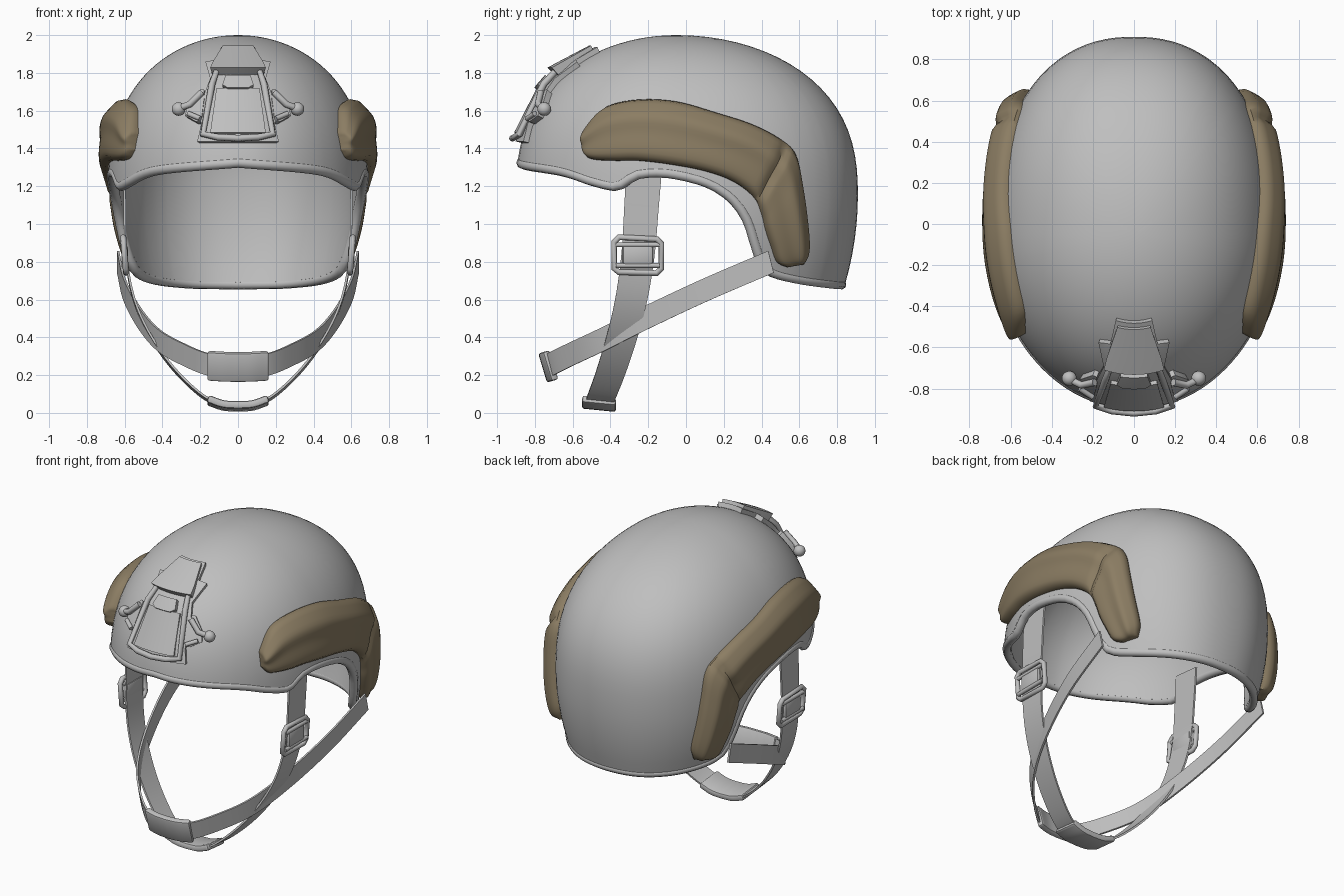
import bpy, bmesh, math
from mathutils import Vector

if "Cube" in bpy.data.objects:
    bpy.data.objects.remove(bpy.data.objects["Cube"])

def material(name, rgb):
    m = bpy.data.materials.new(name)
    m.diffuse_color = (*rgb, 1)
    m.use_nodes = True
    m.node_tree.nodes["Principled BSDF"].inputs["Base Color"].default_value = m.diffuse_color
    return m

GREY = material("shell grey", (0.52, 0.52, 0.52))
TAN = material("pad tan", (0.26, 0.205, 0.125))

def finish(ob, mat, mirror=False, thick=0, bevel=0, angle=35):
    """Apply modifiers, colour and smooth."""
    ob.data.materials.append(mat)
    if thick:
        s = ob.modifiers.new("thickness", 'SOLIDIFY')
        s.thickness, s.offset = abs(thick), (-1 if thick < 0 else 0)
    if bevel:
        b = ob.modifiers.new("bevel", 'BEVEL')
        b.width, b.segments, b.limit_method = bevel, 2, 'ANGLE'
    if mirror:
        ob.modifiers.new("mirror", 'MIRROR')
    bpy.ops.object.select_all(action='DESELECT')
    ob.select_set(True)
    bpy.context.view_layer.objects.active = ob
    bpy.ops.object.convert(target='MESH')
    bpy.ops.object.shade_smooth_by_angle(angle=math.radians(angle))
    return ob

def mesh_object(name, verts, faces):
    me = bpy.data.meshes.new(name)
    me.from_pydata([tuple(v) for v in verts], [], faces)
    bm = bmesh.new()
    bm.from_mesh(me)
    bmesh.ops.remove_doubles(bm, verts=bm.verts, dist=1e-5)
    bmesh.ops.recalc_face_normals(bm, faces=bm.faces)
    bm.to_mesh(me)
    bm.free()
    ob = bpy.data.objects.new(name, me)
    bpy.context.collection.objects.link(ob)
    return ob

def grid_faces(rows, cols, wrap=False):
    return [(i * cols + j, i * cols + (j + 1) % cols, (i + 1) * cols + (j + 1) % cols, (i + 1) * cols + j)
            for i in range(rows - 1) for j in range(cols if wrap else cols - 1)]

def spline(pts, n):
    """Catmull-Rom curve through pts, n steps per span."""
    p = [Vector(q) for q in pts]
    p = [2 * p[0] - p[1]] + p + [2 * p[-1] - p[-2]]
    out = []
    for a, b, c, d in zip(p, p[1:], p[2:], p[3:]):
        for k in range(n):
            t = k / n
            out.append(0.5 * (2 * b + (c - a) * t + (2 * a - 5 * b + 4 * c - d) * t * t + (3 * b - a - 3 * c + d) * t ** 3))
    return out + [p[-2]]

def tube(name, pts, r, mat, cyclic=True, mirror=False):
    cu = bpy.data.curves.new(name, 'CURVE')
    cu.dimensions, cu.bevel_depth, cu.bevel_resolution, cu.use_fill_caps = '3D', r, 2, True
    sp = cu.splines.new('POLY')
    sp.points.add(len(pts) - 1)
    for q, v in zip(sp.points, pts):
        q.co = (*v, 1)
    sp.use_cyclic_u = cyclic
    ob = bpy.data.objects.new(name, cu)
    bpy.context.collection.objects.link(ob)
    return finish(ob, mat, mirror, angle=60)

# Helmet form: half width, front and back lengths vary with height
ZC, CY = 1.15, -0.05

def scale(z, taper):
    if z > ZC:
        return math.sqrt(max(0, 1 - ((z - ZC) / (2 - ZC)) ** 2.5))
    return 1 - taper * ((ZC - z) / 0.5) ** 2

def width(z):
    return 0.69 * scale(z, 0.12)

def length(z, back):
    return (0.96 if back else 0.85) * scale(z, 0.08)

def across(s):
    e = 2.25 if s > 0 else 2.0
    return max(0, 1 - min(1, abs(s)) ** e) ** (1 / e)

def side_surface(y, z):
    s = (y - CY) / length(z, y > CY)
    return Vector((width(z) * across(s), y, z))

def front_surface(x, z):
    return Vector((x, CY - length(z, False) * across(-min(1, abs(x) / width(z))), z))

# Rim line from front centre to back centre
rim = [(-0.7, 1.285), (-0.5, 1.225), (-0.385, 1.2), (-0.33, 1.225), (-0.26, 1.265), (-0.1, 1.27), (0.1, 1.225),
       (0.24, 1.145), (0.33, 1.03), (0.385, 0.87), (0.44, 0.76), (0.6, 0.71), (0.78, 0.685)]
line = [(-math.pi / 2, 1.325, 0)]
line += [(math.asin((y - CY) / length(z, y > CY)), z, 0) for y, z in rim] + [(math.pi / 2, 0.68, 0)]
fine = spline(line, 12)
total = sum((b - a).length for a, b in zip(fine, fine[1:]))
half, run, N = [fine[0]], 0, 56
for a, b in zip(fine, fine[1:]):
    run += (b - a).length
    if run >= total * len(half) / N and len(half) < N:
        half.append(b)
half.append(fine[-1])

# Shell
def shell_point(phi, z, sx):
    s = math.sin(phi)
    return Vector((sx * width(z) * across(s), CY + length(z, s > 0) * s, z))

cols = [(q.x, q.y, 1) for q in half] + [(q.x, q.y, -1) for q in half[-2:0:-1]]
ROWS = 26
verts = [shell_point(p, r + (2 - r) * math.sin(i / ROWS * math.pi / 2), sx) for i in range(ROWS + 1) for p, r, sx in cols]
shell = mesh_object("helmet_shell", verts, grid_faces(ROWS + 1, len(cols), True))
finish(shell, GREY, thick=-0.045, angle=50)

# Rolled rim edge
edge = [v - Vector((v.x, v.y, 0)).normalized() * 0.02 for v in verts[:len(cols)]]
tube("rim_edge", edge, 0.027, GREY)

def patch(name, stations, surf, height, mat, n=4, m=12, mirror=False, smooth=True, base=-0.012):
    """Loft lying on the helmet, between paired edge points, with a skirt."""
    st = [Vector((a, b, c, d)) for a, b, c, d in stations]
    st = spline(st, n) if smooth else st
    R, vs = len(st), []
    for i in range(-1, R + 1):
        q = st[min(max(i, 0), R - 1)]
        for j in range(-1, m + 2):
            v = min(max(j, 0), m) / m
            a, b = q[0] + (q[2] - q[0]) * v, q[1] + (q[3] - q[1]) * v
            p, d = surf(a, b), 0.004
            nor = (surf(a + d, b) - surf(a - d, b)).cross(surf(a, b + d) - surf(a, b - d)).normalized()
            if nor.dot(p - Vector((0, CY, 1.2))) < 0:
                nor = -nor
            skirt = i in (-1, R) or j in (-1, m + 1)
            vs.append(p + nor * (base if skirt else height(min(max(i, 0), R - 1) / (R - 1), v)))
    return finish(mesh_object(name, vs, grid_faces(R + 2, m + 3)), mat, mirror, angle=40)

# Side pads: rounded bulge with a ridge and a crease at the bend
def pad_height(u, v):
    bulge = max(0, 1 - abs(2 * v - 1) ** 4) ** 0.5
    ends = min(1, max(0, 1 - abs(2 * u - 1) ** 8)) ** 0.5
    ridge = 0.022 * math.exp(-((v - 0.35) / 0.16) ** 2)
    crease = 0.022 * math.exp(-((u - 0.6) / 0.018) ** 2)
    return 0.018 + (0.045 + ridge - crease) * bulge * ends

pad = [(-0.535, 1.45, -0.54, 1.39), (-0.52, 1.50, -0.5, 1.345), (-0.42, 1.61, -0.38, 1.335), (-0.25, 1.65, -0.25, 1.335),
       (-0.05, 1.64, -0.08, 1.315), (0.15, 1.585, 0.1, 1.28), (0.35, 1.52, 0.25, 1.225), (0.5, 1.44, 0.36, 1.14),
       (0.575, 1.36, 0.4, 1.05), (0.61, 1.2, 0.42, 0.97), (0.635, 1.0, 0.45, 0.88), (0.64, 0.87, 0.48, 0.80),
       (0.615, 0.79, 0.53, 0.775)]
patch("side_pad", pad, side_surface, pad_height, TAN, n=6, m=16, mirror=True)

# Front mount: base plate, raised tongue, panel, frame and arms
def symmetric(rows):
    return [(-w, z, w, z) for w, z in rows]

def flat(h):
    return lambda u, v: h

patch("mount_base", symmetric([(0.085, 1.91), (0.11, 1.845), (0.165, 1.835), (0.14, 1.75), (0.175, 1.66), (0.2, 1.6),
      (0.185, 1.52), (0.205, 1.43)]), front_surface, flat(0.03), GREY, n=1, smooth=False)
patch("mount_top_step", symmetric([(0.075, 1.9), (0.12, 1.81), (0.13, 1.77)]), front_surface, lambda u, v: 0.05 + 0.03 * u,
      GREY, smooth=False)
patch("mount_panel", symmetric([(0.105, 1.69), (0.135, 1.47)]), front_surface, flat(0.05), GREY, smooth=False)
patch("mount_latch", symmetric([(0.06, 1.745), (0.075, 1.7), (0.05, 1.685)]), front_surface, flat(0.062), GREY, smooth=False)

def on_front(x, z, h):
    p = front_surface(x, z)
    return p + (p - Vector((0, CY, 1.2))).normalized() * h

loop = [(0.1, 1.8), (0.13, 1.71), (0.175, 1.46), (0.1, 1.445), (0, 1.44)]
loop += [(-x, z) for x, z in loop[-2::-1]]
tube("mount_frame", [on_front(x, z, 0.05) for x, z in loop], 0.018, GREY)
patch("mount_wing", [(0.17, 1.69, 0.19, 1.69), (0.17, 1.64, 0.25, 1.62), (0.18, 1.56, 0.265, 1.56), (0.19, 1.53, 0.21, 1.53)],
      front_surface, flat(0.035), GREY, m=4, mirror=True, smooth=False)
tube("mount_arm", [on_front(0.18, 1.67, 0.05), on_front(0.24, 1.61, 0.05), on_front(0.3, 1.59, 0.045)], 0.018, GREY, False, True)
tube("mount_lower_arm", [on_front(0.19, 1.54, 0.045), on_front(0.25, 1.565, 0.045)], 0.014, GREY, False, True)
bpy.ops.mesh.primitive_uv_sphere_add(segments=20, ring_count=12, radius=0.036, location=on_front(0.3, 1.59, 0.04))
knob = bpy.context.object
knob.name = "mount_knob"
bpy.ops.object.transform_apply(location=True)
finish(knob, GREY, mirror=True)

# Straps: flat ribbons, mirrored across the middle
def ribbon(name, pts, direction, w0, w1, thick, bevel=0):
    path, d, vs = spline(pts, 6), Vector(direction).normalized(), []
    for i, p in enumerate(path):
        w = w0 + (w1 - w0) * i / (len(path) - 1)
        vs += [p + d * w * k / 2 for k in (-1, 0, 1)]
    ob = mesh_object(name, vs, grid_faces(len(path), 3))
    ob.modifiers.new("mirror", 'MIRROR')
    return finish(ob, GREY, thick=thick, bevel=bevel)

ribbon("front_strap", [(0.6, -0.22, 1.32), (0.6, -0.235, 1.1), (0.592, -0.255, 0.83), (0.55, -0.29, 0.6), (0.46, -0.34, 0.4),
       (0.32, -0.40, 0.21), (0.15, -0.455, 0.065), (0, -0.46, 0.04)], (0, 1, -0.1), 0.19, 0.14, 0.012)
ribbon("rear_strap", [(0.635, 0.45, 0.8), (0.6, 0.1, 0.65), (0.52, -0.22, 0.5), (0.42, -0.45, 0.385), (0.29, -0.61, 0.31),
       (0.15, -0.72, 0.255), (0, -0.74, 0.245)], (0, -0.25, 1), 0.12, 0.12, 0.012)
ribbon("chin_cup_lower", [(0.16, -0.46, 0.068), (0.08, -0.46, 0.04), (0, -0.46, 0.034)], (0, 1, -0.1), 0.18, 0.18, 0.04, 0.012)
ribbon("chin_cup_front", [(0.16, -0.715, 0.25), (0.08, -0.735, 0.245), (0, -0.74, 0.243)], (0, -0.3, 1), 0.16, 0.16, 0.04, 0.012)

# Buckles
bc = Vector((0.6, -0.255, 0.835))
ring = [(-0.125, -0.07), (-0.125, 0.07), (-0.1, 0.095), (0.1, 0.085), (0.125, 0.06), (0.125, -0.07), (0.1, -0.095), (-0.1, -0.09)]
tube("buckle_frame", [bc + Vector((0.08 * z, y, z)) for y, z in ring], 0.016, GREY, mirror=True)
for s in (-1, 1):
    tube("buckle_bar", [bc + Vector((0.006, -0.115, 0.055 * s)), bc + Vector((0.006, 0.115, 0.055 * s))], 0.013, GREY, False, True)
bpy.ops.mesh.primitive_cube_add(size=1, location=bc)
block = bpy.context.object
block.name = "buckle_block"
block.scale = (0.035, 0.16, 0.1)
bpy.ops.object.transform_apply(location=True, scale=True)
finish(block, GREY, mirror=True, bevel=0.012)
